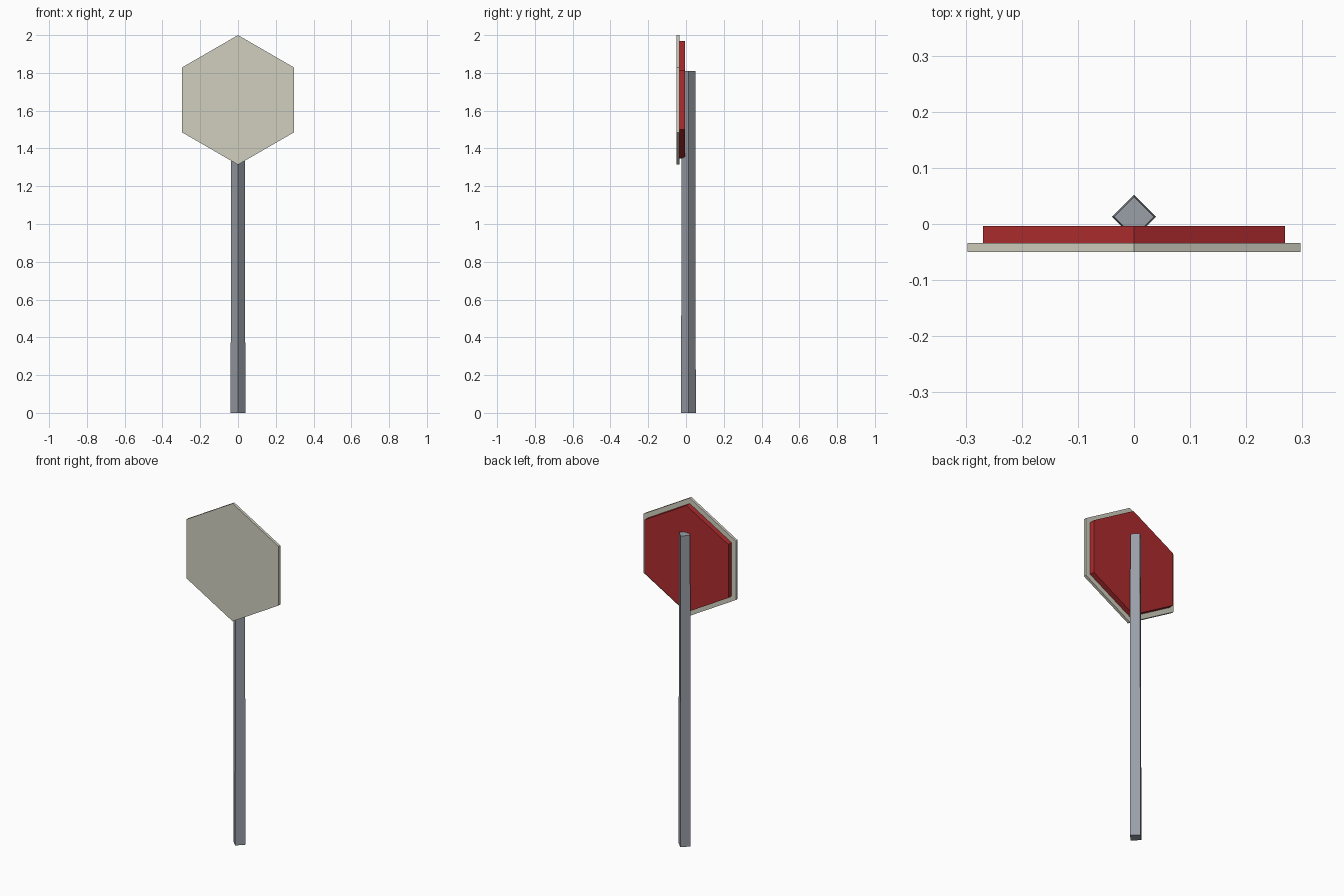
import bpy
import bmesh
import math

cube = bpy.data.objects.get("Cube")
if cube:
    bpy.data.objects.remove(cube, do_unlink=True)


def material(name, colour):
    mat = bpy.data.materials.new(name)
    mat.use_nodes = True
    rgba = (*colour, 1)
    mat.diffuse_color = rgba
    mat.node_tree.nodes["Principled BSDF"].inputs["Base Color"].default_value = rgba
    return mat


def prism(name, sides, base_radius, top_radius, depth, location, rotation, mat):
    """Flat-shaded prism with a corner on its local y axis."""
    mesh = bpy.data.meshes.new(name)
    bm = bmesh.new()
    bmesh.ops.create_cone(bm, cap_ends=True, segments=sides, radius1=base_radius,
                          radius2=top_radius, depth=depth)
    bm.to_mesh(mesh)
    bm.free()
    mesh.materials.append(mat)
    obj = bpy.data.objects.new(name, mesh)
    obj.location = location
    obj.rotation_euler = rotation
    bpy.context.collection.objects.link(obj)
    return obj


cream = material("cream", (0.63, 0.62, 0.52))
red = material("red", (0.42, 0.025, 0.027))
steel = material("steel grey", (0.32, 0.35, 0.39))

# Hexagonal sign: cream front plate and smaller red backing
upright = (math.pi / 2, 0, 0)
sign_z = 1.657
prism("front_plate", 6, 0.343, 0.343, 0.016, (0, -0.042, sign_z), upright, cream)
prism("back_plate", 6, 0.311, 0.311, 0.03, (0, -0.019, sign_z), upright, red)

# Square post set corner-on, tapering slightly upward
post_height = 1.81
prism("post", 4, 0.039, 0.036, post_height, (0, 0.013, post_height / 2), (0, 0, 0), steel)
